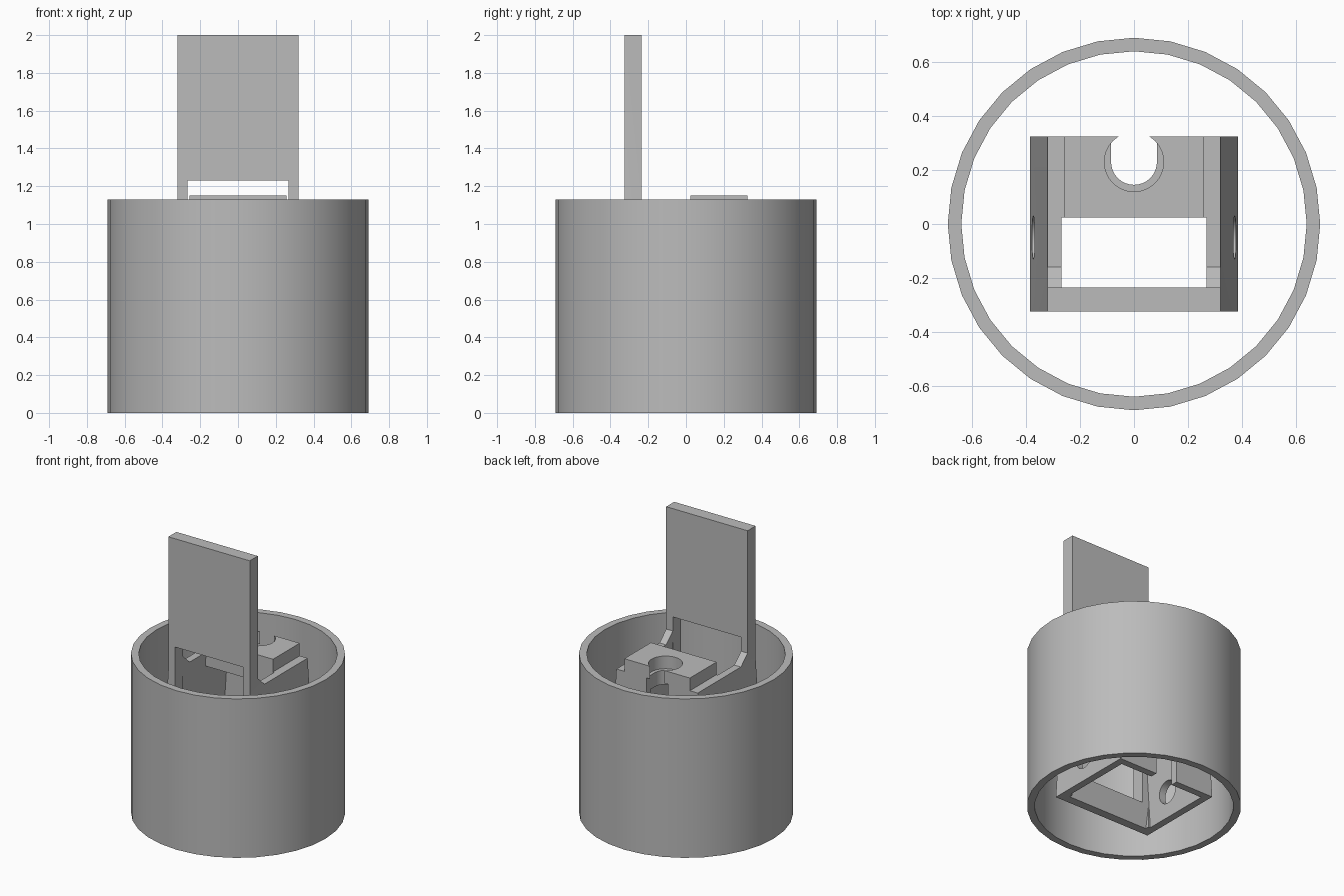
import bpy, bmesh, math
from mathutils import Vector

if "Cube" in bpy.data.objects:
    bpy.data.objects.remove(bpy.data.objects["Cube"], do_unlink=True)

grey = bpy.data.materials.new("plain_grey")
grey.use_nodes = True
grey.diffuse_color = (0.5, 0.5, 0.5, 1)
grey.node_tree.nodes["Principled BSDF"].inputs["Base Color"].default_value = (0.5, 0.5, 0.5, 1)


def prism(name, points, axis, lo, hi):
    """Extrude a 2D outline along an axis; outline is in the other two axes, in order."""
    bm = bmesh.new()

    def place(p, t):
        c = list(p)
        c.insert("xyz".index(axis), t)
        return bm.verts.new(c)

    low = [place(p, lo) for p in points]
    face = bm.faces.new(low)
    top = bmesh.ops.extrude_face_region(bm, geom=[face])["geom"]
    shift = Vector((axis == "x", axis == "y", axis == "z")) * (hi - lo)
    bmesh.ops.translate(bm, vec=shift, verts=[g for g in top if isinstance(g, bmesh.types.BMVert)])
    bmesh.ops.recalc_face_normals(bm, faces=bm.faces)
    mesh = bpy.data.meshes.new(name)
    bm.to_mesh(mesh)
    bm.free()
    mesh.materials.append(grey)
    obj = bpy.data.objects.new(name, mesh)
    bpy.context.collection.objects.link(obj)
    return obj


def rect(x0, x1, y0, y1):
    return [(x0, y0), (x1, y0), (x1, y1), (x0, y1)]


def circle(cx, cy, r, n=32):
    return [(cx + r * math.sin(math.tau * i / n), cy + r * math.cos(math.tau * i / n)) for i in range(n)]


def mirrored(half):
    """Close a right-hand outline by mirroring it across the first coordinate."""
    return half + [(-a, b) for a, b in reversed(half)]


def combine(obj, other, operation="DIFFERENCE"):
    mod = obj.modifiers.new("cut", "BOOLEAN")
    mod.operation, mod.solver, mod.object = operation, "EXACT", other
    bpy.context.view_layer.update()
    graph = bpy.context.evaluated_depsgraph_get()
    mesh = bpy.data.meshes.new_from_object(obj.evaluated_get(graph))
    obj.modifiers.clear()
    obj.data = mesh
    bpy.data.objects.remove(other, do_unlink=True)


def smooth(obj):
    bpy.ops.object.select_all(action="DESELECT")
    obj.select_set(True)
    bpy.context.view_layer.objects.active = obj
    bpy.ops.object.shade_smooth_by_angle(angle=math.radians(30))


# Round open tube
tube = prism("outer_tube", circle(0, 0, 0.69), "z", 0, 1.13)
combine(tube, prism("bore", circle(0, 0, 0.64), "z", -0.1, 1.3))

# Holder: side outline with tall front plate, trimmed to the tapered front outline
side = [(-0.325, 0.07), (0.325, 0.07), (0.325, 1.06), (-0.16, 1.06),
        (-0.235, 1.13), (-0.235, 2), (-0.325, 2)]
holder = prism("holder_with_plate", side, "x", -0.5, 0.5)
taper = mirrored([(0.387, 0.04), (0.32, 1.06), (0.32, 2.1)])
combine(holder, prism("taper", taper, "y", -0.5, 0.5), "INTERSECT")

# Hollow inside, sloped front lip, front window and rear slot
cavity = mirrored([(0.339, 0), (0.268, 1.06), (0.268, 1.2)])
combine(holder, prism("cavity", cavity, "y", -0.235, 0.275))
lip = [(-0.275, 0), (-0.2, 0), (-0.2, 0.235), (-0.235, 0.235)]
combine(holder, prism("lip", lip, "x", -0.32, 0.32))
combine(holder, prism("window", rect(-0.268, 0.268, 0.235, 1.23), "y", -0.4, -0.2))
combine(holder, prism("slot", rect(-0.085, 0.085, 0, 1.2), "y", 0.2, 0.4))

# Pin holes through the side walls
combine(holder, prism("pin_hole", circle(-0.05, 0.25, 0.08), "x", -0.5, 0.5))

# Bridge across the rear of the holder with a rounded slot
bridge = prism("rear_bridge", rect(-0.272, 0.272, 0.025, 0.275), "z", 0.96, 1.06)
combine(bridge, prism("round", circle(0, 0.23, 0.085), "z", 0.9, 1.2))
combine(bridge, prism("gap", rect(-0.085, 0.085, 0.23, 0.4), "z", 0.9, 1.2))

# Raised block with a round seat that breaks through the back
block = prism("top_block", rect(-0.258, 0.258, 0.025, 0.325), "z", 1.06, 1.15)
combine(block, prism("seat", circle(0, 0.23, 0.11), "z", 1, 1.3))

for part in (tube, holder, bridge, block):
    smooth(part)
